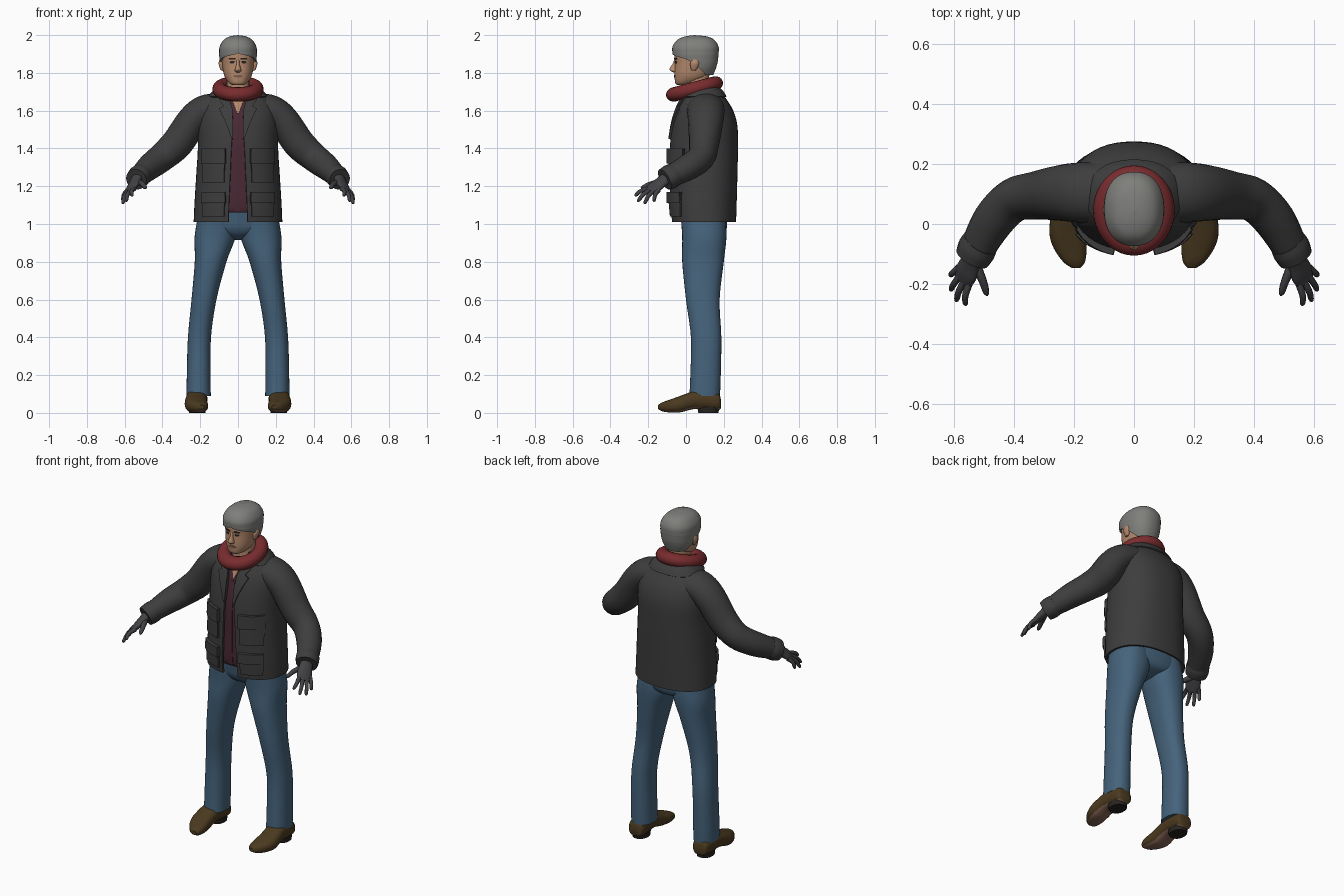
import bpy, bmesh, math
from mathutils import Vector

cube = bpy.data.objects.get("Cube")
if cube:
    bpy.data.objects.remove(cube, do_unlink=True)


def material(name, *rgb):
    m = bpy.data.materials.new(name)
    m.use_nodes = True
    m.diffuse_color = (*rgb, 1)
    bsdf = next(n for n in m.node_tree.nodes if n.type == 'BSDF_PRINCIPLED')
    bsdf.inputs["Base Color"].default_value = (*rgb, 1)
    bsdf.inputs["Roughness"].default_value = 0.8
    return m


JACKET = material("charcoal cloth", .047, .047, .047)
GLOVE = material("grey glove", .055, .055, .06)
DENIM = material("blue denim", .06, .125, .2)
SHIRT = material("maroon shirt", .068, .022, .034)
SCARF = material("red wool", .19, .025, .028)
SKIN = material("skin", .46, .25, .15)
HAIR = material("grey hair", .21, .21, .2)
LEATHER = material("brown leather", .07, .042, .014)
SOLE = material("tan sole", .22, .12, .085)
DARK = material("near black", .02, .017, .015)

parts = []
SQUARENESS = 0.88


def smooth(rows, steps=5):
    """Pass a smooth curve through rows of numbers."""
    out = []
    for i in range(len(rows) - 1):
        a, b, c, d = (rows[min(max(k, 0), len(rows) - 1)] for k in range(i - 1, i + 3))
        for s in range(steps):
            t = s / steps
            out.append(tuple(q + t * ((r - p) / 2 + t * (p - 2.5 * q + 2 * r - w / 2
                             + t * (1.5 * (q - r) + (w - p) / 2)))
                             for p, q, r, w in zip(a, b, c, d)))
    return out + [tuple(rows[-1])]


def power(v):
    return math.copysign(abs(v) ** SQUARENESS, v)


def finish(name, bm, mat, mirror=False, thick=0):
    mesh = bpy.data.meshes.new(name)
    bm.to_mesh(mesh)
    bm.free()
    obj = bpy.data.objects.new(name, mesh)
    bpy.context.collection.objects.link(obj)
    mesh.materials.append(mat)
    if thick:
        obj.modifiers.new("thickness", 'SOLIDIFY').thickness = thick
    if mirror:
        obj.modifiers.new("mirror", 'MIRROR').use_mirror_merge = False
    parts.append(obj)
    return obj


def skin(name, rings, mat, mirror=False, thick=0):
    """Join rings into a solid, or into an open shell if thick is given."""
    bm = bmesh.new()
    loops = [[bm.verts.new(p) for p in ring] for ring in rings]
    n = len(loops[0])
    for low, high in zip(loops, loops[1:]):
        for j in range(n - 1 if thick else n):
            k = (j + 1) % n
            bm.faces.new((low[j], low[k], high[k], high[j]))
    if thick:
        bmesh.ops.remove_doubles(bm, verts=bm.verts, dist=0.0006)
    else:
        bm.faces.new(loops[0])
        bm.faces.new(loops[-1])
        bmesh.ops.recalc_face_normals(bm, faces=bm.faces)
    return finish(name, bm, mat, mirror, thick)


def stack(name, rows, mat, mirror=False, thick=0, count=36):
    """Level sections: height, centre x, half width, front y, back y[, opening angle]."""
    rings = []
    for z, cx, w, front, back, *gap in smooth(rows):
        start = max(gap[0], 0) if gap else 0
        span = 2 * math.pi - 2 * start
        ring = []
        for j in range(count):
            a = start + span * j / (count - 1 if thick else count)
            ring.append((cx + w * power(math.sin(a)),
                         (front + back) / 2 - (back - front) / 2 * power(math.cos(a)), z))
        rings.append(ring)
    return skin(name, rings, mat, mirror, thick)


def tube(name, rows, mat, side, count=20):
    """Mirrored tube along points with two radii each; side sets the first radius."""
    rows = smooth(rows)
    pts = [Vector(r[:3]) for r in rows]
    rings = []
    for i, (p, r) in enumerate(zip(pts, rows)):
        t = (pts[min(i + 1, len(pts) - 1)] - pts[max(i - 1, 0)]).normalized()
        u = Vector(side)
        u = (u - t * u.dot(t)).normalized()
        v = t.cross(u)
        angles = [2 * math.pi * j / count for j in range(count)]
        rings.append([p + u * r[3] * math.cos(a) + v * r[4] * math.sin(a) for a in angles])
    return skin(name, rings, mat, mirror=True)


def front_y(rows, x, z):
    """Front surface of a stack at x, z."""
    fine = smooth(rows)
    for a, b in zip(fine, fine[1:]):
        if z <= b[0]:
            break
    t = min(max((z - a[0]) / (b[0] - a[0]), 0), 1)
    w, f, k = (a[i] + t * (b[i] - a[i]) for i in (2, 3, 4))
    s = min(abs(x) / w, 1) ** (1 / SQUARENESS)
    return (f + k) / 2 - (k - f) / 2 * power(math.sqrt(1 - s * s))


def patch(name, base, rows, mat, lift, thick, mirror=True, columns=7):
    """Plate laid on the front of a stack; rows go upward as height, x from, x to."""
    bm = bmesh.new()
    grid = []
    for z, x0, x1 in rows:
        xs = [x0 + (x1 - x0) * j / (columns - 1) for j in range(columns)]
        grid.append([bm.verts.new((x, front_y(base, x, z) - lift, z)) for x in xs])
    for low, high in zip(grid, grid[1:]):
        for j in range(columns - 1):
            bm.faces.new((low[j], low[j + 1], high[j + 1], high[j]))
    return finish(name, bm, mat, mirror, thick)


# Jacket body, open at the front, over a shirt
torso = [(1.01, 0, .235, -.075, .265, .17), (1.1, 0, .231, -.085, .268, .17),
         (1.25, 0, .222, -.087, .272, .15), (1.4, 0, .213, -.087, .275, .13),
         (1.52, 0, .214, -.072, .272, .1), (1.6, 0, .205, -.05, .25, .13),
         (1.66, 0, .17, -.025, .215, .28), (1.7, 0, .125, -.01, .185, .5),
         (1.73, 0, .1, -.005, .16, .6)]
stack("jacket_body", torso, JACKET, thick=.012, count=49)
shirt = [(max(z, 1.06), cx, w - .02, f + .018, b - .02) for z, cx, w, f, b, g in torso]
stack("shirt", shirt, SHIRT)
patch("shirt_placket", shirt, [(1.07 + .05 * i, -.012, .012) for i in range(11)],
      SHIRT, .004, .006, mirror=False)
patch("open_neck", shirt, [(1.585, -.003, .003), (1.63, -.02, .02), (1.67, -.035, .035)],
      SKIN, .005, .006, mirror=False)
stack("collar", [(1.675, 0, .158, -.035, .215, .6), (1.7, 0, .138, -.02, .2, .6),
                 (1.735, 0, .105, -.01, .168, .6)], JACKET, thick=.01)
patch("lapels", torso, [(1.45, .028, .034), (1.51, .026, .055), (1.56, .028, .076),
                        (1.61, .03, .1), (1.625, .034, .078), (1.66, .045, .1),
                        (1.69, .06, .11)], JACKET, .012, .012)

# Pockets with flaps
for label, bottom, middle, top in (("chest", 1.22, 1.32, 1.4), ("hip", 1.04, 1.11, 1.17)):
    patch(label + "_pockets", torso, [(bottom, .075, .19), (middle, .072, .192),
                                      (top, .072, .192)], JACKET, .012, .016)
    patch(label + "_pocket_flaps", torso, [(middle, .068, .197), (top, .07, .193)],
          JACKET, .022, .022)

# Sleeves and cuffs
tube("sleeves", [(.09, .105, 1.62, .1, .075), (.175, .105, 1.6, .1, .082),
                 (.24, .104, 1.547, .094, .083), (.32, .096, 1.43, .081, .084),
                 (.4, .08, 1.355, .073, .076), (.47, .01, 1.3, .07, .068),
                 (.532, -.1, 1.242, .058, .052)], JACKET, (0, 1, 0))
tube("cuffs", [(.512, -.062, 1.263, .064, .058), (.525, -.085, 1.25, .067, .061),
               (.539, -.113, 1.236, .062, .056)], JACKET, (0, 1, 0))

# Gloved hands
spread = (.5, .85, -.1)
tube("palms", [(.53, -.095, 1.25, .034, .03), (.545, -.13, 1.222, .038, .023),
               (.56, -.165, 1.195, .043, .019), (.572, -.19, 1.172, .036, .013)],
     GLOVE, spread)
index_base, little_base = Vector((.55, -.2, 1.187)), Vector((.583, -.145, 1.18))
tips = {"index": (.563, -.272, 1.15), "middle": (.594, -.258, 1.12),
        "ring": (.613, -.222, 1.108), "little": (.613, -.172, 1.12)}
for i, (finger, tip) in enumerate(tips.items()):
    base, tip = index_base.lerp(little_base, i / 3), Vector(tip)
    knuckle = base.lerp(tip, .5) + Vector((.006, -.004, .006))
    tube(finger + "_fingers", [(*base, .013, .013), (*knuckle, .011, .011),
                               (*base.lerp(tip, .9), .009, .009), (*tip, .003, .003)],
         GLOVE, spread, 10)
tube("thumbs", [(.53, -.13, 1.222, .017, .017), (.506, -.185, 1.212, .014, .014),
                (.493, -.225, 1.195, .011, .011), (.49, -.238, 1.188, .004, .004)],
     GLOVE, spread, 10)

# Trousers
stack("trouser_seat", [(.915, 0, .03, .06, .13), (.94, 0, .12, .01, .195),
                       (.975, 0, .21, -.015, .215), (1.02, 0, .217, -.025, .218),
                       (1.08, 0, .205, -.035, .215)], DENIM)
stack("trouser_legs", [(.09, .208, .064, .018, .18), (.2, .208, .063, .023, .184),
                       (.4, .204, .061, .026, .187), (.6, .18, .066, 0, .178),
                       (.8, .145, .084, -.02, .2), (.93, .122, .108, -.02, .214),
                       (1.04, .112, .1, -.028, .21)], DENIM, mirror=True)

# Shoes: sections run from heel to toe, downward faces become the sole
rings = []
for y, cx, w, low, high in smooth([(.185, .215, .03, .025, .07), (.17, .215, .048, .015, .105),
                                   (.1, .217, .055, .018, .125), (.04, .22, .057, .02, .115),
                                   (-.03, .222, .06, .003, .09), (-.08, .213, .055, .002, .072),
                                   (-.125, .2, .037, .008, .056), (-.147, .193, .014, .02, .042)]):
    angles = [2 * math.pi * j / 24 for j in range(24)]
    rings.append([(cx + w * abs(math.cos(a)) ** .7 * math.copysign(1, math.cos(a)), y,
                   (low + high) / 2 + (high - low) / 2 * power(math.sin(a))) for a in angles])
shoes = skin("shoes", rings, LEATHER, mirror=True)
shoes.data.materials.append(SOLE)
for face in shoes.data.polygons:
    if face.normal.z < -.75:
        face.material_index = 1
stack("shoe_heels", [(0, .216, .044, .065, .172), (.03, .216, .046, .06, .176)],
      DARK, mirror=True)

# Neck and head
stack("neck", [(1.62, 0, .065, -.005, .125), (1.7, 0, .06, -.002, .12),
               (1.82, 0, .06, 0, .125)], SKIN)
head = [(1.735, 0, .025, -.045, .005), (1.745, 0, .046, -.056, .05),
        (1.77, 0, .066, -.06, .105), (1.8, 0, .077, -.061, .13),
        (1.85, 0, .084, -.059, .145), (1.9, 0, .087, -.06, .15),
        (1.95, 0, .08, -.052, .148), (1.985, 0, .045, -.015, .1)]
stack("head", head, SKIN)
stack("nose", [(1.803, 0, .01, -.068, -.04), (1.811, 0, .018, -.083, -.04),
               (1.822, 0, .015, -.087, -.04), (1.845, 0, .009, -.073, -.04),
               (1.868, 0, .008, -.062, -.04)], SKIN, count=16)
patch("eyes", head, [(1.85, .024, .038), (1.856, .018, .044), (1.862, .022, .04)],
      DARK, .002, .004)
patch("eyebrows", head, [(1.871, .014, .048), (1.879, .016, .05)], DARK, .004, .006)
patch("lips", head, [(1.776, -.015, .015), (1.784, -.028, .028), (1.79, -.015, .015)],
      SOLE, .003, .005, mirror=False)
stack("ears", [(1.812, .084, .006, .03, .05), (1.825, .087, .01, .025, .06),
               (1.85, .09, .013, .022, .07), (1.87, .09, .008, .03, .065)],
      SKIN, mirror=True, count=14)

# Hair cap, cut away around the face
stack("hair", [(1.79, 0, .074, -.04, .145, 2.1), (1.82, 0, .088, -.05, .157, 1.75),
               (1.85, 0, .095, -.057, .166, 1.45), (1.875, 0, .098, -.066, .17, 1.1),
               (1.893, 0, .1, -.07, .172, .35), (1.905, 0, .1, -.072, .173, 0),
               (1.94, 0, .097, -.071, .172, 0), (1.975, 0, .075, -.046, .15, 0),
               (1.993, 0, .043, -.005, .11, 0), (2, 0, .0002, .045, .0454, 0)],
      HAIR, thick=.012, count=49)

# Rolled scarf, lower at the front
bpy.ops.mesh.primitive_torus_add(major_radius=.098, minor_radius=.038, major_segments=40,
                                 minor_segments=16, location=(0, .045, 1.715),
                                 rotation=(math.radians(15), 0, 0))
scarf = bpy.context.object
scarf.name = "scarf"
scarf.scale = (1, 1.14, 1)
scarf.data.materials.append(SCARF)
parts.append(scarf)

# Bake modifiers, then shade smooth with sharp edges kept
bpy.ops.object.select_all(action='DESELECT')
for obj in parts:
    obj.select_set(True)
bpy.context.view_layer.objects.active = scarf
bpy.ops.object.convert(target='MESH')
bpy.ops.object.shade_smooth_by_angle(angle=math.radians(40))
